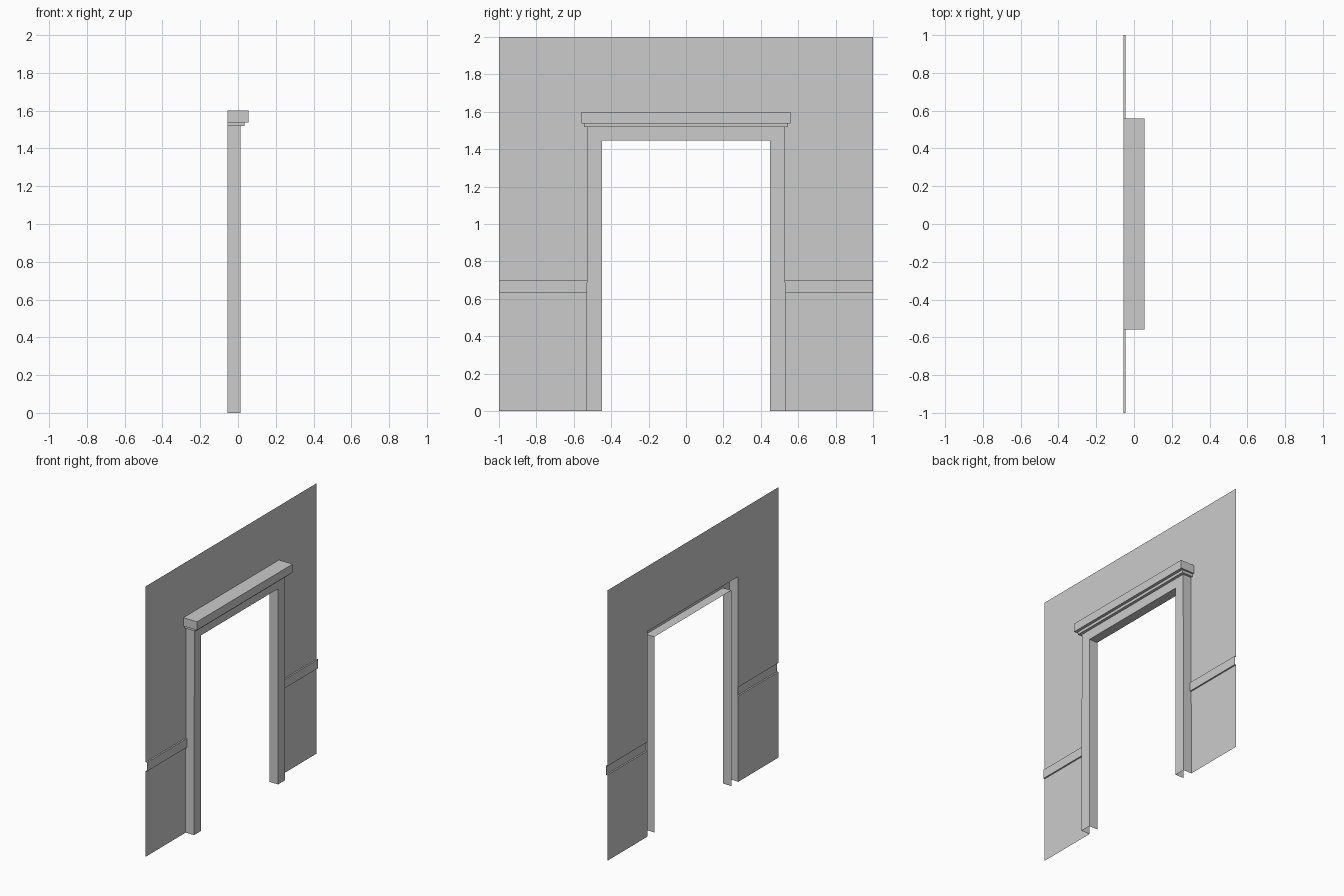
import bpy, bmesh

if "Cube" in bpy.data.objects:
    bpy.data.objects.remove(bpy.data.objects["Cube"])

WALL_X, FACE_X, RAIL_X = -0.056, 0.013, -0.045   # wall plane, casing face, rail face
OUT, OUT_FOOT, INN = 0.529, 0.532, 0.45          # casing half widths
OUT_Z, INN_Z, TOP = 1.518, 1.447, 2.0


def loft(name, rows, cap_last=False):
    """Open flat-shaded sheet through equal-length rows of points."""
    bm = bmesh.new()
    grid = [[bm.verts.new(p) for p in row] for row in rows]
    for a, b in zip(grid, grid[1:]):
        for j in range(len(a) - 1):
            bm.faces.new((a[j], b[j], b[j + 1], a[j + 1]))
    if cap_last:
        bm.faces.new([row[-1] for row in grid])
    mesh = bpy.data.meshes.new(name)
    bm.to_mesh(mesh)
    bm.free()
    obj = bpy.data.objects.new(name, mesh)
    bpy.context.collection.objects.link(obj)
    return obj


# Side walls: one thin sheet each, stepping out to form the chair rail
wall_profile = [(WALL_X, 0), (WALL_X, 0.634), (RAIL_X, 0.634),
                (RAIL_X, 0.70), (WALL_X, 0.70), (WALL_X, OUT_Z)]
for side, y0, y1 in (("left", -1, -OUT), ("right", OUT, 1)):
    loft(f"wall_{side}", [[(x, y, z) for x, z in wall_profile] for y in (y0, y1)])

# Wall above the doorway
loft("wall_top", [[(WALL_X, y, z) for z in (OUT_Z, TOP)] for y in (-1, -OUT, OUT, 1)])

# Door casing: open-backed channel swept up, across and down
path = [(-INN, 0, -OUT_FOOT, 0), (-INN, INN_Z, -OUT, OUT_Z),
        (INN, INN_Z, OUT, OUT_Z), (INN, 0, OUT_FOOT, 0)]
loft("door_casing", [[(WALL_X, yi, zi), (FACE_X, yi, zi),
                      (FACE_X, yo, zo), (WALL_X, yo, zo)] for yi, zi, yo, zo in path])

# Stepped cornice over the door, wrapped around its ends
steps = [(FACE_X, OUT, OUT_Z), (0.034, 0.546, OUT_Z), (0.034, 0.546, 1.538),
         (0.056, 0.559, 1.538), (0.056, 0.559, 1.60)]
corners = [(False, -1), (True, -1), (True, 1), (False, 1)]
loft("cornice", [[(x if front else WALL_X, s * hy, z) for x, hy, z in steps]
                 for front, s in corners], cap_last=True)
